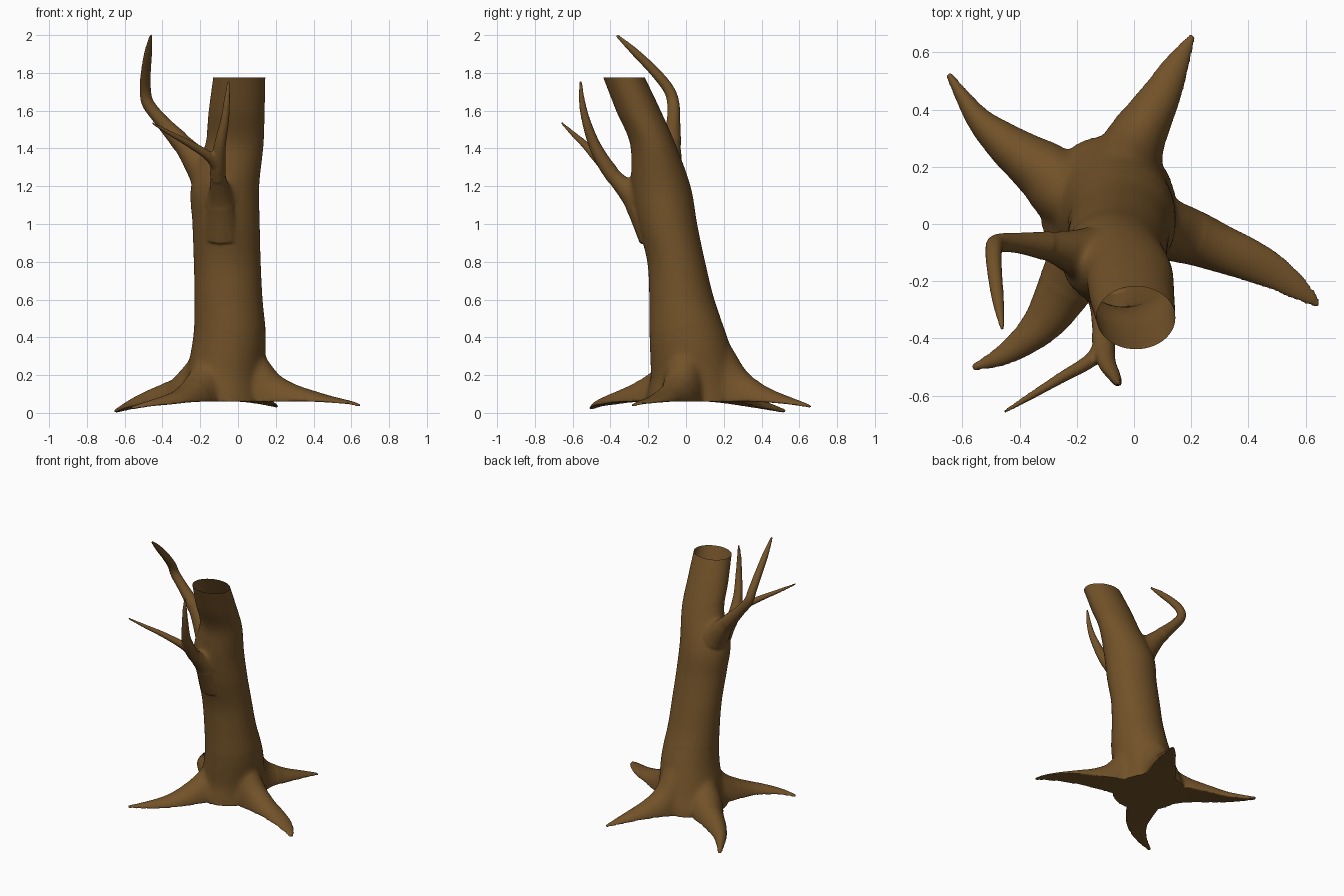
import bpy, bmesh, math
from mathutils import Vector

if "Cube" in bpy.data.objects:
    bpy.data.objects.remove(bpy.data.objects["Cube"])

bm = bmesh.new()


def spline(rows, steps=6):
    """Smooth Catmull-Rom interpolation of rows of numbers."""
    out = []
    for i in range(len(rows) - 1):
        a, b = rows[max(i - 1, 0)], rows[i]
        c, d = rows[i + 1], rows[min(i + 2, len(rows) - 1)]
        for s in range(steps):
            t = s / steps
            out.append([0.5 * (2 * q + (r - p) * t + (2 * p - 5 * q + 4 * r - u) * t * t
                               + (3 * q - p - 3 * r + u) * t ** 3)
                        for p, q, r, u in zip(a, b, c, d)])
    return out + [list(rows[-1])]


def loft(sections):
    """Closed skin over a series of rings."""
    rings = [[bm.verts.new(p) for p in sec] for sec in sections]
    n = len(rings[0])
    faces = [bm.faces.new((a[i], a[(i + 1) % n], b[(i + 1) % n], b[i]))
             for a, b in zip(rings, rings[1:]) for i in range(n)]
    faces += [bm.faces.new(rings[0][::-1]), bm.faces.new(rings[-1])]
    bmesh.ops.recalc_face_normals(bm, faces=faces)


def tangent(pts, i):
    return (pts[min(i + 1, len(pts) - 1)] - pts[max(i - 1, 0)]).normalized()


def trunk(rows):
    """Rows: z, centre x, centre y, radius x, radius y."""
    loft([[(cx + rx * math.cos(k * math.tau / 48), cy + ry * math.sin(k * math.tau / 48), z)
           for k in range(48)] for z, cx, cy, rx, ry in spline(rows)])


def root(rows):
    """Rows: x, y, half width, bottom z, top z. Arched top, flat underside."""
    rows = spline(rows)
    pts = [Vector((r[0], r[1], 0)) for r in rows]
    secs = []
    for i, (x, y, w, zb, zt) in enumerate(rows):
        side = tangent(pts, i).cross(Vector((0, 0, 1)))
        secs.append([pts[i] + side * w * math.cos(k * math.pi / 16)
                     + Vector((0, 0, zb + (zt - zb) * math.sin(k * math.pi / 16)))
                     for k in range(17)])
    loft(secs)


def branch(rows):
    """Rows: x, y, z, radius."""
    rows = spline(rows)
    pts = [Vector(r[:3]) for r in rows]
    secs = []
    for i, r in enumerate(rows):
        t = tangent(pts, i)
        u = t.cross(Vector((1, 0, 1))).normalized()
        v = t.cross(u)
        secs.append([pts[i] + r[3] * (u * math.cos(k * math.tau / 16) + v * math.sin(k * math.tau / 16))
                     for k in range(16)])
    loft(secs)


# Leaning trunk
trunk([(.06, -.09, .05, .24, .26), (.12, -.085, .05, .225, .25), (.2, -.07, .045, .208, .232),
       (.4, -.045, .013, .193, .207), (.6, -.05, -.022, .18, .172), (.8, -.057, -.052, .177, .153),
       (1.0, -.063, -.098, .178, .157), (1.2, -.068, -.133, .18, .157), (1.42, -.02, -.175, .155, .12),
       (1.6, -.007, -.252, .148, .118), (1.78, .007, -.33, .138, .11), (1.86, .012, -.366, .135, .107)])

# Four spreading roots: right, back right, back left, front left
root([(.05, 0, .12, .06, .45), (.15, -.03, .105, .06, .29), (.22, -.053, .095, .06, .2),
      (.3, -.085, .085, .06, .152), (.4, -.125, .075, .06, .117), (.5, -.175, .06, .055, .087),
      (.6, -.245, .035, .046, .062), (.645, -.285, .01, .033, .046)])
root([(-.04, .1, .13, .06, .5), (-.02, .22, .12, .06, .38), (.01, .3, .105, .06, .24),
      (.055, .38, .085, .06, .165), (.1, .46, .068, .055, .12), (.15, .56, .045, .045, .08),
      (.205, .66, .012, .028, .042)])
root([(-.12, .05, .14, .06, .5), (-.23, .11, .13, .06, .3), (-.31, .18, .11, .06, .2),
      (-.38, .23, .09, .055, .16), (-.46, .29, .07, .045, .125), (-.55, .375, .043, .028, .08),
      (-.65, .525, .011, .0, .02)])
root([(-.1, 0, .13, .06, .5), (-.19, -.13, .115, .06, .27), (-.25, -.24, .095, .06, .175),
      (-.31, -.335, .075, .055, .125), (-.38, -.405, .055, .045, .095),
      (-.47, -.465, .035, .035, .065), (-.565, -.503, .012, .018, .034)])

# Bent left branch
branch([(-.1, -.12, 1.17, .12), (-.2, -.1, 1.31, .085), (-.29, -.08, 1.42, .056), (-.4, -.067, 1.54, .037),
        (-.475, -.067, 1.635, .033), (-.49, -.09, 1.71, .03), (-.488, -.16, 1.8, .027),
        (-.475, -.27, 1.91, .021), (-.46, -.368, 2.0, .008)])

# Forked front branch
branch([(-.08, -.15, .95, .11), (-.09, -.26, 1.12, .072), (-.105, -.375, 1.245, .045),
        (-.105, -.43, 1.32, .04), (-.095, -.485, 1.42, .032), (-.07, -.53, 1.55, .023),
        (-.058, -.552, 1.66, .016), (-.05, -.557, 1.757, .007)])
branch([(-.105, -.41, 1.29, .035), (-.15, -.475, 1.355, .026), (-.25, -.535, 1.42, .02),
        (-.35, -.595, 1.475, .014), (-.455, -.658, 1.535, .007)])

# Fuse all parts into one skin
mesh = bpy.data.meshes.new("tree_stump")
bm.to_mesh(mesh)
bm.free()
tree = bpy.data.objects.new("tree_stump", mesh)
bpy.context.collection.objects.link(tree)
rem = tree.modifiers.new("fuse", 'REMESH')
rem.mode = 'VOXEL'
rem.voxel_size = 0.0075
dg = bpy.context.evaluated_depsgraph_get()
fused = bpy.data.meshes.new_from_object(tree.evaluated_get(dg))
tree.modifiers.clear()
tree.data = fused

# Blend the joints: strong smoothing near each joint, light elsewhere
bm = bmesh.new()
bm.from_mesh(fused)
joints = [((-.08, .05, .2), .34), ((-.2, -.12, 1.36), .15), ((-.1, -.28, 1.2), .13), ((-.12, -.43, 1.34), .05)]


def smooth(verts, times):
    for _ in range(times):
        bmesh.ops.smooth_vert(bm, verts=verts, factor=0.5,
                              use_axis_x=True, use_axis_y=True, use_axis_z=True)


for centre, radius in joints:
    c = Vector(centre)
    smooth([v for v in bm.verts if (v.co - c).length < radius and v.co.z > .07],
           40 if radius > .1 else 8)
smooth(bm.verts[:], 2)

# Open, level top of the trunk
top = {v for v in bm.verts if v.co.x > -.25 and v.co.z > 1.7}
geom = list(top) + [e for e in bm.edges if all(v in top for v in e.verts)] \
    + [f for f in bm.faces if all(v in top for v in f.verts)]
bmesh.ops.bisect_plane(bm, geom=geom, plane_co=(0, 0, 1.775), plane_no=(0, 0, 1), clear_outer=True)
bm.to_mesh(fused)
bm.free()

# Bark colour and smooth shading
bark = bpy.data.materials.new("bark")
bark.diffuse_color = (0.17, 0.085, 0.022, 1)
bark.use_nodes = True
bark.node_tree.nodes["Principled BSDF"].inputs["Base Color"].default_value = bark.diffuse_color
fused.materials.clear()
fused.materials.append(bark)
bpy.context.view_layer.objects.active = tree
tree.select_set(True)
bpy.ops.object.shade_smooth_by_angle(angle=math.radians(50))
